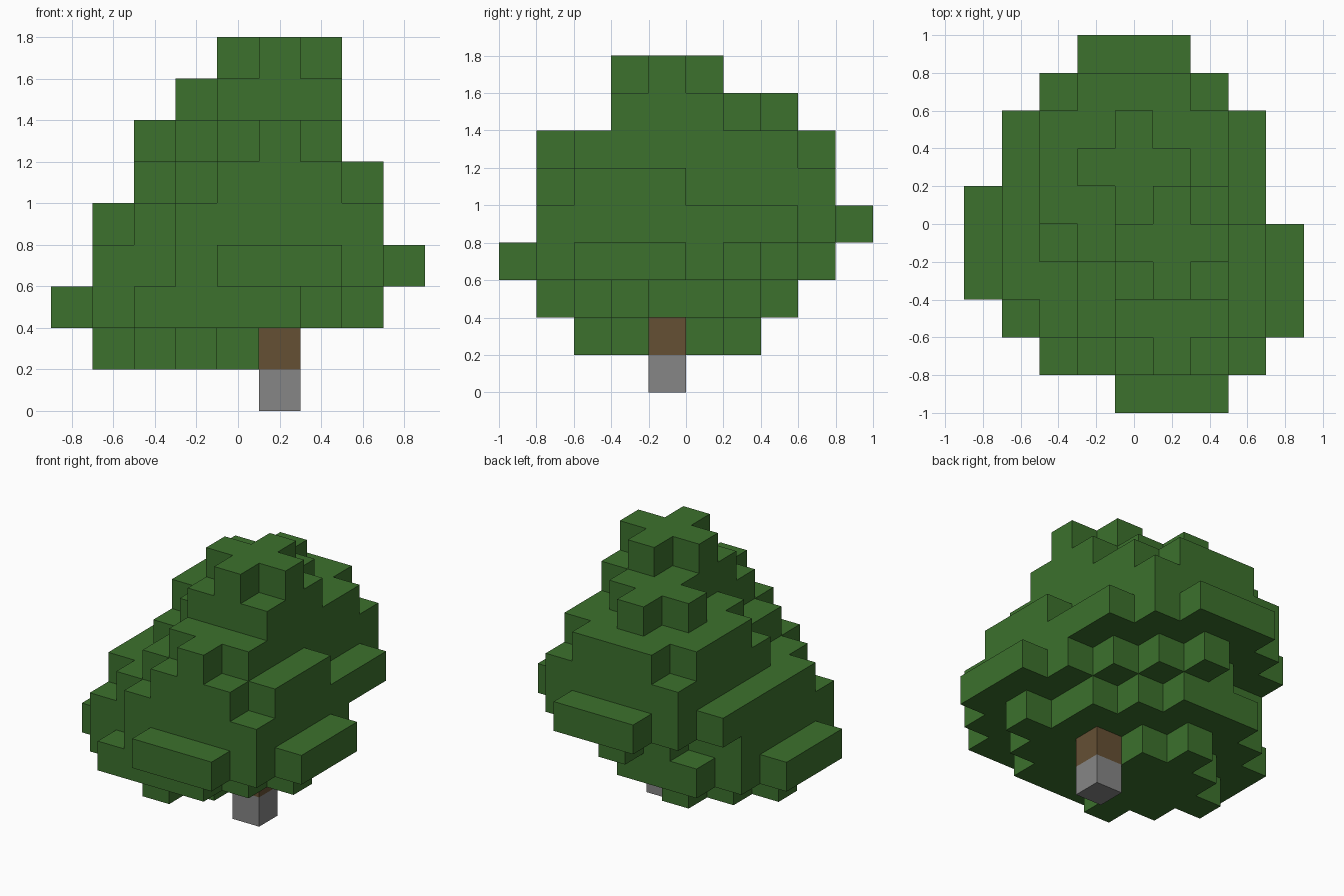
import bpy
import bmesh
from mathutils import Vector

if "Cube" in bpy.data.objects:
    bpy.data.objects.remove(bpy.data.objects["Cube"], do_unlink=True)

S = 0.2                              # edge length of one block
ORIGIN = Vector((-0.9, -1.0, 0.0))   # low corner of block (0, 0, 0)
SIDES = [Vector(d) for d in ((1, 0, 0), (-1, 0, 0), (0, 1, 0),
                             (0, -1, 0), (0, 0, 1), (0, 0, -1))]


def material(name, color):
    m = bpy.data.materials.new(name)
    m.use_nodes = True
    m.diffuse_color = (*color, 1)
    bsdf = m.node_tree.nodes["Principled BSDF"]
    bsdf.inputs["Base Color"].default_value = (*color, 1)
    bsdf.inputs["Roughness"].default_value = 0.9
    return m


def disc(cx, cy, z, reach):
    """Blocks of one layer whose squared distance is within reach."""
    return {(cx + x, cy + y, z) for x in range(-3, 4) for y in range(-3, 4)
            if x * x + y * y <= reach}


def clump(cx, cy, z, layers):
    """Layered clump; layers maps height offset to squared radius."""
    return set().union(*(disc(cx, cy, z + dz, r) for dz, r in layers.items()))


def blocks(name, cells, mat, neighbours=frozenset()):
    """Build only the outer faces of a set of blocks."""
    bm = bmesh.new()
    filled = cells | neighbours
    for cell in sorted(cells):
        centre = ORIGIN + (Vector(cell) + Vector((0.5, 0.5, 0.5))) * S
        for n in SIDES:
            if tuple(int(a + b) for a, b in zip(cell, n)) in filled:
                continue
            u = Vector((n.y, n.z, n.x))
            v = n.cross(u)
            corners = (u + v, v - u, -u - v, u - v)
            bm.faces.new([bm.verts.new(centre + (n + c) * S / 2) for c in corners])
    bmesh.ops.remove_doubles(bm, verts=bm.verts, dist=0.001)
    mesh = bpy.data.meshes.new(name)
    bm.to_mesh(mesh)
    bm.free()
    mesh.materials.append(mat)
    obj = bpy.data.objects.new(name, mesh)
    bpy.context.collection.objects.link(obj)
    return obj


leaf_green = material("leaf green", (0.045, 0.165, 0.026))
bark_brown = material("bark brown", (0.130, 0.080, 0.034))
stone_grey = material("stone grey", (0.238, 0.238, 0.238))

# Base block and trunk column
base = {(5, 4, 0)}
trunk = {(5, 4, k) for k in range(1, 7)}

# Foliage: three large clumps and two small ones at the top
LARGE = {-1: 4, 0: 10, 1: 8, 2: 5, 3: 1}
SMALL = {-1: 1, 0: 2, 1: 1}
leaves = set()
for x, y, z in ((5, 3, 3), (4, 6, 4), (3, 4, 2)):
    leaves |= clump(x, y, z, LARGE)
for x, y, z in ((5, 4, 7), (5, 2, 5)):
    leaves |= clump(x, y, z, SMALL)

blocks("base_block", base, stone_grey)
blocks("trunk", trunk, bark_brown)
blocks("foliage", leaves - trunk, leaf_green, trunk)
